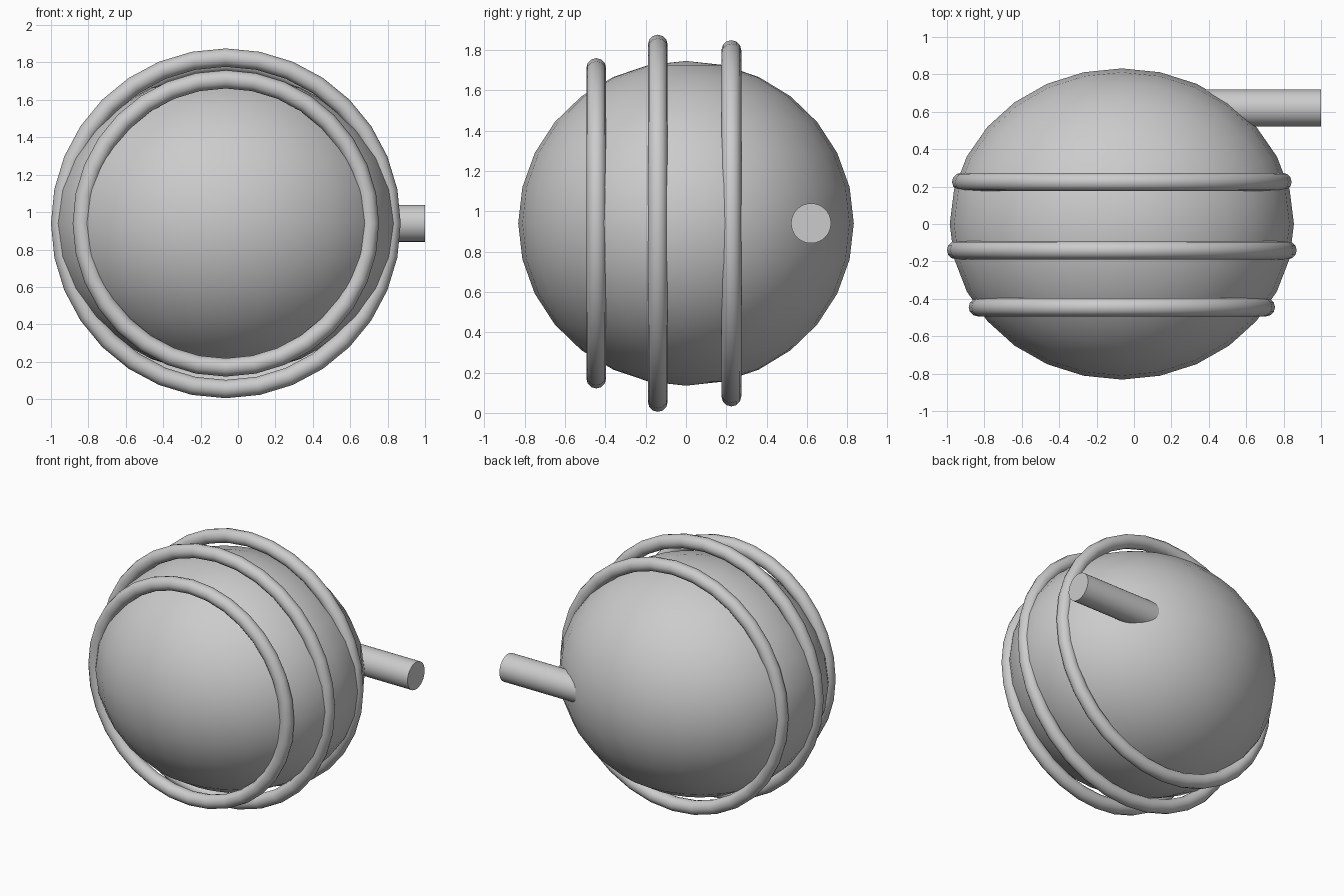
import bpy
import math

cube = bpy.data.objects.get("Cube")
if cube:
    bpy.data.objects.remove(cube, do_unlink=True)

CX, CZ = -0.065, 0.94  # shared centre of body and hoops

grey = bpy.data.materials.new("plain grey")
grey.use_nodes = True
color = (0.6, 0.6, 0.6, 1)
grey.diffuse_color = color
grey.node_tree.nodes["Principled BSDF"].inputs["Base Color"].default_value = color


def finish(name):
    ob = bpy.context.object
    ob.name = name
    ob.data.materials.clear()
    ob.data.materials.append(grey)
    bpy.ops.object.transform_apply(location=False, rotation=True, scale=True)
    bpy.ops.object.shade_smooth_by_angle(angle=math.radians(40))
    return ob


# Slightly flattened round body
bpy.ops.mesh.primitive_uv_sphere_add(segments=28, ring_count=14, radius=1, location=(CX, 0, CZ))
bpy.context.object.scale = (0.92, 0.832, 0.805)
finish("body")

# Three upright hoops wrapped around the body
for name, y, radius in (("front_hoop", -0.445, 0.77),
                        ("middle_hoop", -0.14, 0.886),
                        ("back_hoop", 0.225, 0.859)):
    bpy.ops.mesh.primitive_torus_add(major_segments=32, minor_segments=12,
                                     major_radius=radius, minor_radius=0.049,
                                     location=(CX, y, CZ), rotation=(math.pi / 2, 0, 0))
    finish(name)

# Straight rod leaving the back of the body on the left side
bpy.ops.mesh.primitive_cylinder_add(vertices=32, radius=0.099, depth=0.8,
                                    location=(0.6, 0.62, CZ), rotation=(0, math.pi / 2, 0))
finish("rod")
